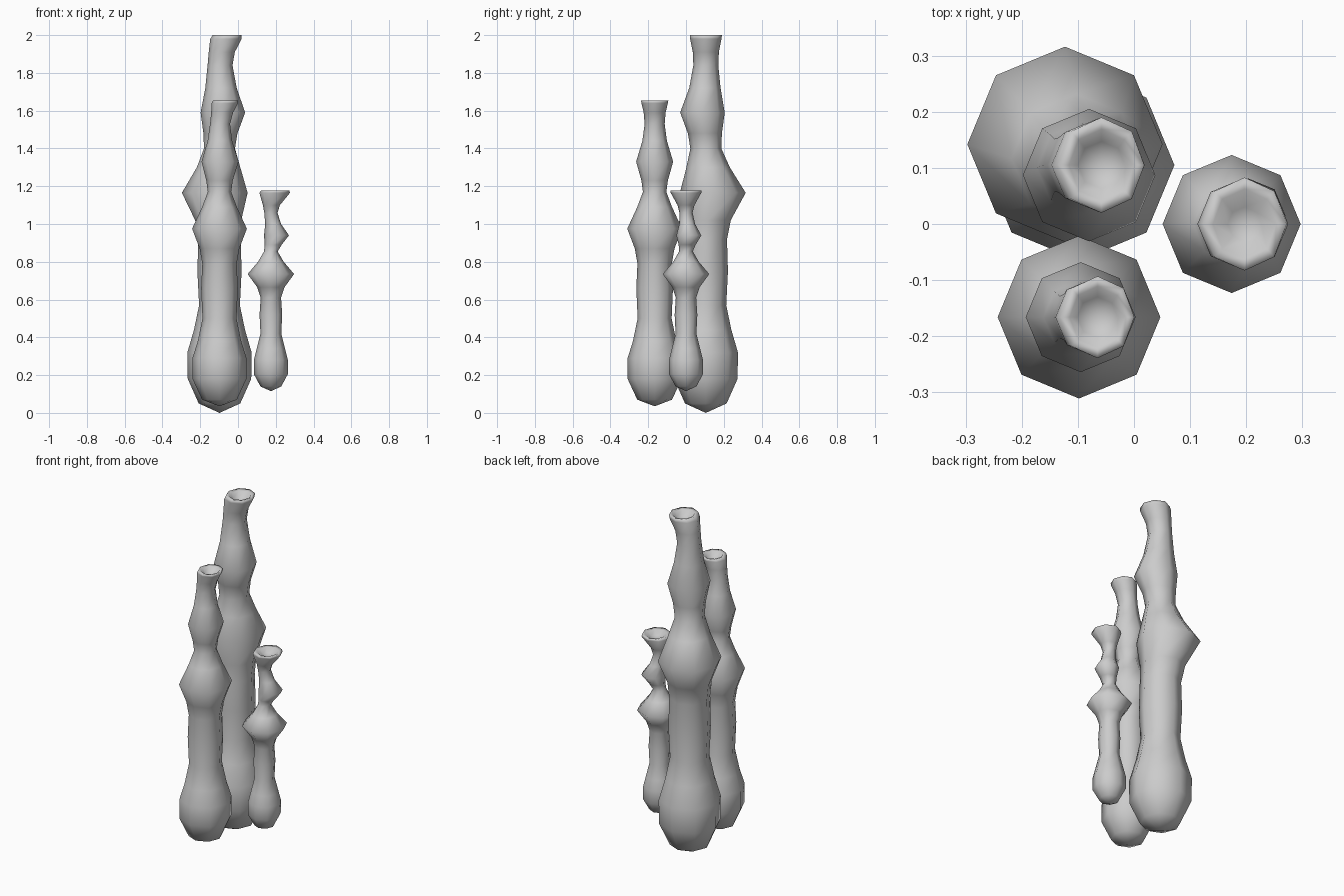
import bpy, bmesh, math

SIDES = 8


def tube(name, axis, bottom, rings, mouth):
    """Eight-sided closed tube: rings are (z, radius, shift x, shift y);
    mouth is (inner radius, lip depth, pit depth)."""
    bm = bmesh.new()

    def ring(z, rx, ry, dx, dy):
        return [bm.verts.new((axis[0] + dx + rx * math.cos(2 * math.pi * i / SIDES),
                              axis[1] + dy + ry * math.sin(2 * math.pi * i / SIDES), z))
                for i in range(SIDES)]

    loops = [ring(z, r, r, dx, dy) for z, r, dx, dy in rings[:-1]]
    # leaning top rim, slightly narrower in x, then the hollow mouth
    z, r, dx, dy = rings[-1]
    loops.append(ring(z, r * 0.9, r, dx, dy))
    inner, lip, pit = mouth
    loops.append(ring(z - lip * 0.15, r * 0.68, r * 0.75, dx, dy))
    loops.append(ring(z - lip, inner, inner, dx, dy))
    for a, b in zip(loops, loops[1:]):
        for i in range(SIDES):
            j = (i + 1) % SIDES
            bm.faces.new((a[i], a[j], b[j], b[i]))
    # pointed underside and pit floor
    low = bm.verts.new((axis[0], axis[1], bottom))
    floor = bm.verts.new((axis[0] + dx, axis[1] + dy, z - pit))
    for i in range(SIDES):
        j = (i + 1) % SIDES
        bm.faces.new((low, loops[0][j], loops[0][i]))
        bm.faces.new((floor, loops[-1][i], loops[-1][j]))
    for f in bm.faces:
        f.smooth = True
    bmesh.ops.recalc_face_normals(bm, faces=bm.faces)
    me = bpy.data.meshes.new(name)
    bm.to_mesh(me)
    bm.free()
    ob = bpy.data.objects.new(name, me)
    bpy.context.collection.objects.link(ob)
    return ob


# tall tube at the back
tube("tall_tube", (-0.098, 0.105), 0.0, [
    (0.05, 0.11, 0, 0), (0.18, 0.168, 0, 0), (0.32, 0.17, 0, 0),
    (0.44, 0.135, 0, 0), (0.57, 0.108, 0, 0), (0.75, 0.117, 0, 0),
    (0.92, 0.112, 0, 0), (1.02, 0.122, -0.007, 0.01), (1.165, 0.174, -0.025, 0.037),
    (1.30, 0.115, -0.005, 0.012), (1.40, 0.082, 0, 0), (1.48, 0.09, 0.005, -0.005),
    (1.59, 0.118, 0.018, -0.018), (1.72, 0.083, 0.008, -0.005),
    (1.84, 0.066, 0.003, 0), (1.91, 0.069, 0.012, 0), (1.98, 0.083, 0.034, 0),
    (2.0, 0.085, 0.040, 0)], (0.042, 0.03, 0.05))

# middle tube at the front
tube("middle_tube", (-0.098, -0.166), 0.035, [
    (0.07, 0.092, 0, 0), (0.18, 0.143, 0, 0), (0.29, 0.143, 0, 0),
    (0.38, 0.115, 0, 0), (0.50, 0.09, 0, 0), (0.66, 0.097, 0, 0),
    (0.79, 0.091, 0, 0), (0.87, 0.105, 0, 0), (0.975, 0.145, 0, 0),
    (1.09, 0.092, 0, 0), (1.17, 0.062, 0, 0), (1.23, 0.07, 0, 0),
    (1.33, 0.098, 0.003, 0), (1.44, 0.065, 0.002, 0), (1.53, 0.053, 0.003, 0),
    (1.59, 0.058, 0.014, 0), (1.64, 0.07, 0.028, 0),
    (1.655, 0.073, 0.033, 0)], (0.036, 0.025, 0.04))

# short tube on the right
tube("short_tube", (0.174, 0.0), 0.115, [
    (0.14, 0.055, 0, 0), (0.205, 0.09, 0, 0), (0.28, 0.09, 0, 0),
    (0.34, 0.075, 0, 0), (0.42, 0.055, 0, 0), (0.52, 0.06, 0, 0),
    (0.61, 0.054, 0, 0), (0.665, 0.072, 0, 0), (0.735, 0.123, 0, 0),
    (0.80, 0.068, 0, 0), (0.855, 0.036, 0, 0), (0.89, 0.045, 0.012, 0.006),
    (0.94, 0.066, 0.03, 0.015), (1.0, 0.042, 0.012, 0.006), (1.06, 0.035, 0.0, 0),
    (1.10, 0.045, 0.003, 0), (1.165, 0.081, 0.02, 0),
    (1.178, 0.083, 0.023, 0)], (0.03, 0.025, 0.035))
